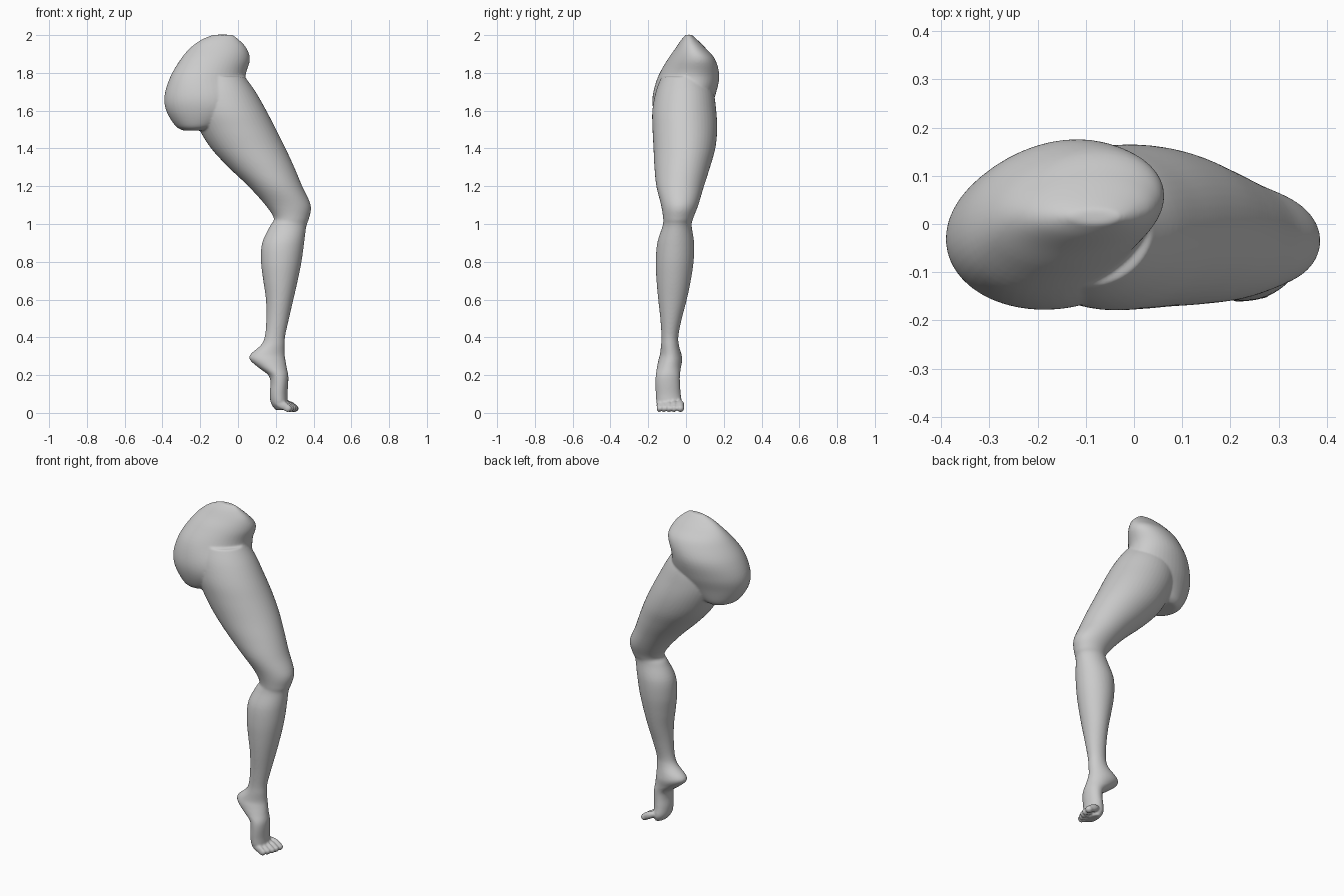
import bpy, bmesh, math
from mathutils import Matrix, Vector

SEG, STEPS = 48, 5


def spline(p0, p1, p2, p3, t):
    return [0.5 * (2 * b + (c - a) * t + (2 * a - 5 * b + 4 * c - d) * t * t
                   + (3 * b - a - 3 * c + d) * t ** 3)
            for a, b, c, d in zip(p0, p1, p2, p3)]


def loft(bm, rows):
    """Closed skin through rows of (z, x min, x max, y min, y max, skew)."""
    n, dense = len(rows), []
    for i in range(n - 1):
        quad = [rows[max(0, min(n - 1, i + k))] for k in (-1, 0, 1, 2)]
        dense += [spline(*quad, s / STEPS) for s in range(STEPS)]
    dense.append(rows[-1])
    rings = []
    for z, x0, x1, y0, y1, skew in dense:
        cx, cy, w, b = (x0 + x1) / 2, (y0 + y1) / 2, (x1 - x0) / 2, (y1 - y0) / 2
        a = math.sqrt(max(w * w - (skew * b) ** 2, 1e-6))
        ring = []
        for k in range(SEG):
            t = 2 * math.pi * k / SEG
            y = b * math.sin(t)
            ring.append(bm.verts.new((cx + a * math.cos(t) + skew * y, cy + y, z)))
        rings.append(ring)
    for r, s in zip(rings, rings[1:]):
        for k in range(SEG):
            j = (k + 1) % SEG
            bm.faces.new((r[k], r[j], s[j], s[k]))
    bm.faces.new(rings[0][::-1])
    bm.faces.new(rings[-1])


def ellipsoid(bm, centre, radii, tilt=0):
    m = (Matrix.Translation(Vector(centre)) @ Matrix.Rotation(tilt, 4, 'Y')
         @ Matrix.Diagonal((*radii, 1)))
    bmesh.ops.create_uvsphere(bm, u_segments=20, v_segments=12, radius=1, matrix=m)


bm = bmesh.new()

# thigh, knee, calf, heel and foot
loft(bm, [
    (0.015, 0.20, 0.25, -0.135, -0.035, 0),
    (0.05, 0.175, 0.262, -0.155, -0.022, 0),
    (0.10, 0.168, 0.262, -0.16, -0.028, 0),
    (0.16, 0.172, 0.266, -0.162, -0.032, 0),
    (0.20, 0.160, 0.266, -0.16, -0.032, 0),
    (0.24, 0.108, 0.258, -0.154, -0.027, 0),
    (0.28, 0.064, 0.251, -0.146, -0.02, 0),
    (0.31, 0.066, 0.247, -0.138, -0.024, 0),
    (0.36, 0.122, 0.247, -0.132, -0.038, 0),
    (0.41, 0.143, 0.250, -0.13, -0.04, 0),
    (0.50, 0.150, 0.270, -0.136, -0.022, 0),
    (0.60, 0.148, 0.293, -0.147, 0.004, 0),
    (0.70, 0.134, 0.316, -0.156, 0.025, 0),
    (0.80, 0.122, 0.336, -0.16, 0.04, 0),
    (0.90, 0.128, 0.350, -0.152, 0.043, 0),
    (0.99, 0.170, 0.362, -0.124, 0.03, 0),
    (1.03, 0.190, 0.376, -0.121, 0.038, 0),
    (1.10, 0.145, 0.385, -0.132, 0.065, 0),
    (1.20, 0.055, 0.340, -0.157, 0.095, 0),
    (1.30, -0.05, 0.298, -0.167, 0.127, 0),
    (1.40, -0.142, 0.252, -0.172, 0.155, 0),
    (1.50, -0.205, 0.202, -0.177, 0.165, 0),
    (1.60, -0.25, 0.150, -0.178, 0.16, 0),
    (1.70, -0.26, 0.093, -0.16, 0.145, 0),
    (1.78, -0.24, 0.036, -0.13, 0.11, 0)])

# buttock and hip
loft(bm, [
    (1.495, -0.29, -0.17, -0.10, 0.06, 0),
    (1.52, -0.332, -0.08, -0.14, 0.09, 0),
    (1.60, -0.380, 0.04, -0.172, 0.125, 0.1),
    (1.68, -0.389, 0.06, -0.176, 0.155, 0.15),
    (1.78, -0.358, 0.04, -0.148, 0.176, 0.25),
    (1.87, -0.305, 0.063, -0.098, 0.155, 0.35),
    (1.93, -0.255, 0.045, -0.056, 0.105, 0.3),
    (1.975, -0.195, 0.005, -0.025, 0.06, 0.2),
    (2.002, -0.13, -0.03, 0.0, 0.03, 0)])

# toes, little toe to big toe: (y, reach, thickness)
for y, reach, r in ((-0.142, 0.285, 0.014), (-0.117, 0.298, 0.015), (-0.09, 0.31, 0.016),
                    (-0.063, 0.318, 0.016), (-0.03, 0.322, 0.021)):
    ellipsoid(bm, (reach - 0.048, y, 0.04), (0.05, r, 0.022), 0.45)
    ellipsoid(bm, (reach - 0.022, y, 0.024), (0.022, r, 0.02))

bmesh.ops.recalc_face_normals(bm, faces=bm.faces)
mesh = bpy.data.meshes.new("leg")
bm.to_mesh(mesh)
bm.free()
leg = bpy.data.objects.new("leg", mesh)
bpy.context.collection.objects.link(leg)

# fuse the volumes into one skin and soften the joins
fuse = leg.modifiers.new("fuse", 'REMESH')
fuse.mode = 'VOXEL'
fuse.voxel_size = 0.006
fuse.use_smooth_shade = True
soft = leg.modifiers.new("soften", 'SMOOTH')
soft.factor = 0.5
soft.iterations = 6
